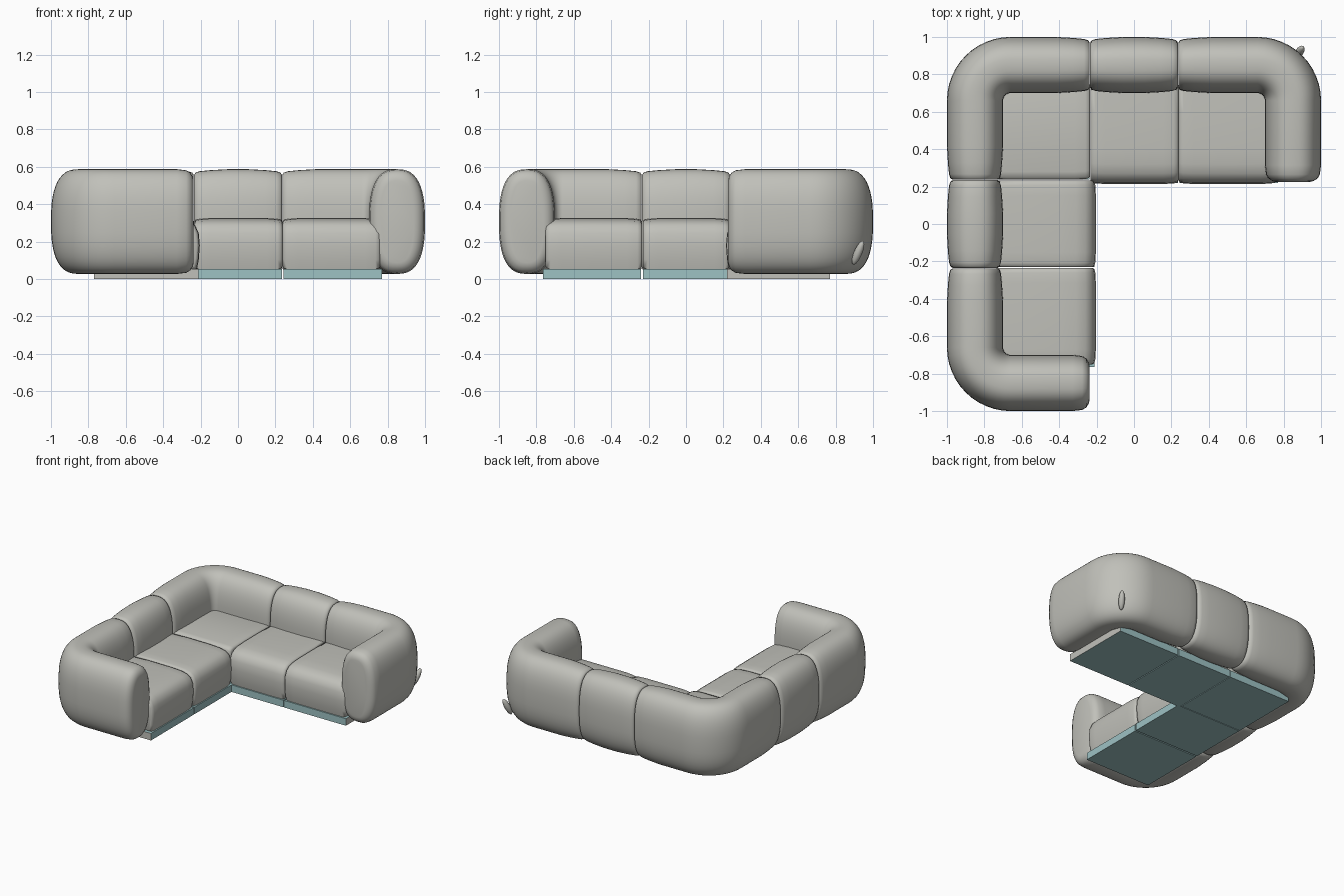
import bpy, bmesh, math
from mathutils import Vector

cube = bpy.data.objects.get("Cube")
if cube:
    bpy.data.objects.remove(cube)


def material(name, rgb):
    m = bpy.data.materials.new(name)
    m.use_nodes = True
    m.diffuse_color = (*rgb, 1)
    bsdf = next(n for n in m.node_tree.nodes if n.type == 'BSDF_PRINCIPLED')
    bsdf.inputs["Base Color"].default_value = (*rgb, 1)
    bsdf.inputs["Roughness"].default_value = 0.8
    return m


FABRIC = material("warm grey fabric", (0.53, 0.53, 0.49))
TEAL = material("pale teal base", (0.34, 0.54, 0.55))


def finish(name, bm, mats, angle=50):
    bmesh.ops.recalc_face_normals(bm, faces=bm.faces)
    mesh = bpy.data.meshes.new(name)
    bm.to_mesh(mesh)
    bm.free()
    for m in mats:
        mesh.materials.append(m)
    ob = bpy.data.objects.new(name, mesh)
    bpy.context.collection.objects.link(ob)
    bpy.ops.object.select_all(action='DESELECT')
    ob.select_set(True)
    bpy.context.view_layer.objects.active = ob
    bpy.ops.object.shade_smooth_by_angle(angle=math.radians(angle))
    return ob


def loft(name, profile, stations):
    """Skin a (depth, height) profile over stations of (point, angle, inset)."""
    ds, zs = zip(*profile)
    cd, cz = (min(ds) + max(ds)) / 2, (min(zs) + max(zs)) / 2
    hd, hz = (max(ds) - min(ds)) / 2, (max(zs) - min(zs)) / 2
    bm = bmesh.new()
    rings = []
    for p, deg, inset in stations:
        c, s = math.cos(math.radians(deg)), math.sin(math.radians(deg))
        ring = []
        for d, z in profile:
            e = cd + (d - cd) * (1 - inset / hd)
            h = cz + (z - cz) * (1 - inset / hz)
            ring.append(bm.verts.new((p.x + c * e, p.y + s * e, h)))
        rings.append(ring)
    n = len(profile)
    for a, b in zip(rings, rings[1:]):
        for i in range(n):
            j = (i + 1) % n
            bm.faces.new((a[i], a[j], b[j], b[i]))
    bm.faces.new(rings[0])
    bm.faces.new(rings[-1])
    return finish(name, bm, [FABRIC])


# End treatments: (distance from end, inset)
SEAM = [(0, .03), (.008, .018), (.03, .011), (.09, .005), (.18, 0)]
CAP = [(0, .06), (.005, .04), (.018, .019), (.04, .006), (.09, 0)]
TUCK = [(0, .018), (.006, .008), (.025, .003), (.08, 0)]


def run(start, stop, deg, ends):
    """Straight stations leaving the start, eased by the end treatment."""
    step = (stop - start).normalized()
    return [(start + step * s, deg, k) for s, k in ends]


def straight(a, b, deg, first, last):
    a, b = Vector(a), Vector(b)
    return run(a, b, deg, first) + run(b, a, deg, last)[::-1]


def bend(a, corner, b, deg0, deg1, first, last):
    a, corner, b = Vector(a), Vector(corner), Vector(b)
    arc = [(corner, deg0 + (deg1 - deg0) * i / 12, 0) for i in range(13)]
    return run(a, corner, deg0, first) + arc + run(b, corner, deg1, last)[::-1]


# Puffy backrest and arm section
roll = []
for i in range(48):
    t = math.tau * i / 48
    c, s = math.cos(t), math.sin(t)
    roll.append((.19 + math.copysign(.15 * abs(c) ** .77, c),
                 .307 + math.copysign(.28 * abs(s) ** .77, s)))

R = .66
loft("back_corner_roll", roll,
     bend((-.237, R), (-R, R), (-R, .237), 90, 180, SEAM, SEAM))
loft("back_middle_roll", roll, straight((-.235, R), (.235, R), 90, SEAM, SEAM))
loft("left_arm_roll", roll,
     bend((R, .225), (R, R), (.237, R), 0, 90, CAP, SEAM))
loft("side_middle_roll", roll, straight((-R, .235), (-R, -.235), 180, SEAM, SEAM))
loft("front_arm_roll", roll,
     bend((-R, -.237), (-R, -R), (-.237, -R), 180, 270, SEAM, CAP))

# Seat cushions with a rolled front edge
seat = [(-.06, .05), (-.06, .32), (.1, .325), (.3, .324), (.38, .319), (.43, .308),
        (.462, .285), (.48, .245), (.486, .18), (.48, .1), (.47, .05)]
loft("back_middle_seat", seat, straight((-.233, .7), (.237, .7), -90, TUCK, TUCK))
loft("left_seat", seat, straight((.239, .7), (.76, .7), -90, TUCK, TUCK))
loft("side_middle_seat", seat, straight((-.69, .233), (-.69, -.231), 0, TUCK, TUCK))
loft("front_seat", seat, straight((-.69, -.235), (-.69, -.75), 0, TUCK, TUCK))
corner = [(-.06, .05), (-.06, .31), (.0, .323), (.2, .325), (.42, .322),
          (.452, .315), (.462, .3), (.463, .05)]
loft("corner_seat", corner, straight((-.76, .7), (-.235, .7), -90, TUCK, TUCK))


# Base plates, with fabric on the sides under the arms
def plate(name, x0, x1, y0, y1, fabric_side=None):
    bm = bmesh.new()
    bmesh.ops.create_cube(bm, size=1)
    for v in bm.verts:
        v.co = (x1 if v.co.x > 0 else x0, y1 if v.co.y > 0 else y0,
                .054 if v.co.z > 0 else 0)
    bm.normal_update()
    for f in bm.faces:
        if fabric_side and f.normal.dot(Vector(fabric_side)) > .9:
            f.material_index = 1
    finish(name, bm, [TEAL, FABRIC], 30)


plate("corner_base", -.77, -.237, .237, .77)
plate("back_middle_base", -.232, .235, .22, .77)
plate("left_base", .242, .77, .22, .77, (1, 0, 0))
plate("side_middle_base", -.77, -.21, -.23, .232)
plate("front_base", -.77, -.21, -.765, -.24, (0, -1, 0))

# Small pull tab on the back left corner
bm = bmesh.new()
bmesh.ops.create_uvsphere(bm, u_segments=16, v_segments=10, radius=1)
for v in bm.verts:
    v.co = (v.co.x * .022, v.co.y * .022, v.co.z * .07)
tab = finish("pull_tab", bm, [FABRIC])
tab.location = (.885, .92, .14)
tab.rotation_euler = (math.radians(-22), math.radians(15), 0)
